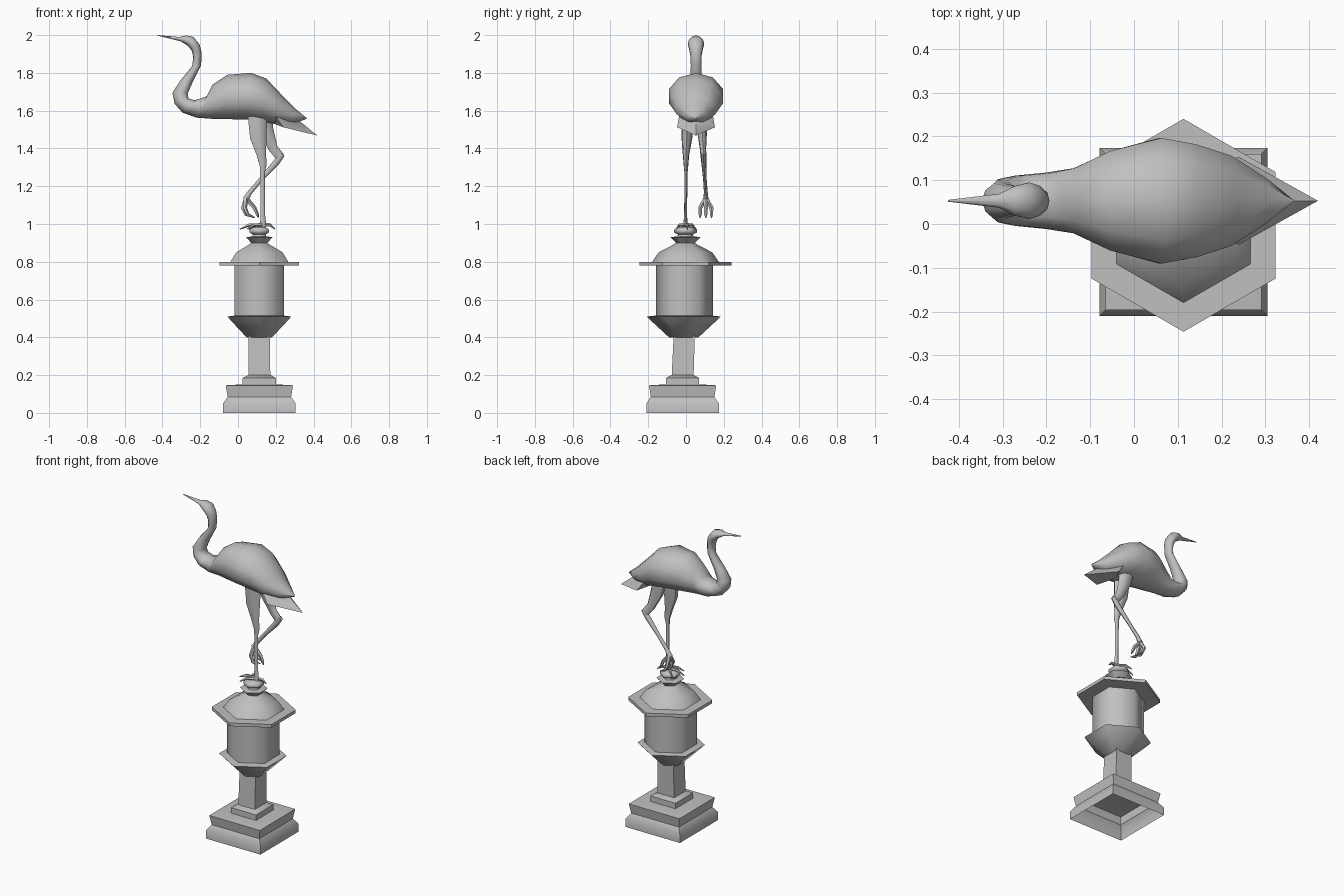
import bpy, bmesh, math
from mathutils import Vector

cube = bpy.data.objects.get("Cube")
if cube:
    bpy.data.objects.remove(cube, do_unlink=True)

GREY = (0.53, 0.53, 0.53, 1)
stone = bpy.data.materials.new("weathered grey")
stone.use_nodes = True
stone.diffuse_color = GREY
stone.node_tree.nodes["Principled BSDF"].inputs["Base Color"].default_value = GREY

BIRD_Y = 0.053      # the bird's plane of symmetry
LAMP_X = 0.113      # the pedestal axis


def finish(name, bm, angle):
    """Turn a bmesh into a shaded object."""
    bmesh.ops.recalc_face_normals(bm, faces=bm.faces)
    mesh = bpy.data.meshes.new(name)
    bm.to_mesh(mesh)
    bm.free()
    mesh.materials.append(stone)
    obj = bpy.data.objects.new(name, mesh)
    bpy.context.collection.objects.link(obj)
    bpy.ops.object.select_all(action='DESELECT')
    obj.select_set(True)
    bpy.context.view_layer.objects.active = obj
    bpy.ops.object.shade_smooth_by_angle(angle=math.radians(angle))
    return obj


def loft(name, rings, angle=50, caps=(True, True)):
    """Skin a list of equally sized point rings."""
    bm = bmesh.new()
    loops = [[bm.verts.new(p) for p in ring] for ring in rings]
    for a, b in zip(loops, loops[1:]):
        for i in range(len(a)):
            j = (i + 1) % len(a)
            bm.faces.new((a[i], a[j], b[j], b[i]))
    for cap, loop in zip(caps, (loops[0], loops[-1])):
        if cap:
            bm.faces.new(loop)
    return finish(name, bm, angle)


def prism(name, profile, sides, turn, angle, caps=(True, True)):
    """Stack polygons given as (radius, height, centre y)."""
    def ring(r, z, cy):
        steps = [turn + math.tau * i / sides for i in range(sides)]
        return [Vector((LAMP_X + r * math.cos(a), cy + r * math.sin(a), z)) for a in steps]
    return loft(name, [ring(*p) for p in profile], angle, caps)


def tube(name, path, sides=7, flat=1.0):
    """Tapered limb along (x, y, z, radius) points, narrowed sideways by flat."""
    pts = [Vector(p[:3]) for p in path]
    rings = []
    for i, p in enumerate(pts):
        along = (pts[min(i + 1, len(pts) - 1)] - pts[max(i - 1, 0)]).normalized()
        guide = Vector((0, 1, 0)) if abs(along.y) < 0.9 else Vector((0, 0, 1))
        u = along.cross(guide).normalized()
        v = along.cross(u)
        r = path[i][3]
        rings.append([p + u * r * math.cos(a) + v * r * flat * math.sin(a)
                      for a in (math.tau * k / sides for k in range(sides))])
    return loft(name, rings, 60)


# Square plinth, open underneath, with its step and slightly leaning column
R2 = math.sqrt(2)
PLINTH_Y = -0.018
plinth = [(0.192, 0), (0.192, 0.05), (0.168, 0.085), (0.178, 0.145), (0.162, 0.148), (0.088, 0.15)]
prism("plinth", [(h * R2, z, PLINTH_Y) for h, z in plinth], 4, math.pi / 4, 40, (False, True))
step = [(0.088, 0.148), (0.088, 0.185), (0.06, 0.2)]
prism("plinth_step", [(h * R2, z, PLINTH_Y) for h, z in step], 4, math.pi / 4, 40)
prism("column", [(0.058 * R2, 0.19, PLINTH_Y), (0.056 * R2, 0.42, -0.009)], 4, math.pi / 4, 40)

# Hexagonal lantern: bowl, body, eave and roof
HEX = math.pi / 2
bowl = [(0.078, 0.4), (0.17, 0.485), (0.195, 0.51), (0.15, 0.515)]
prism("lantern_bowl", [(r, z, -0.012) for r, z in bowl], 6, HEX, 62)
prism("lantern_body", [(0.151, 0.5, -0.008), (0.151, 0.785, -0.008)], 6, HEX, 62)
prism("roof_eave", [(0.243, 0.78, -0.003), (0.243, 0.8, -0.003)], 6, HEX, 40)
roof = [(0.178, 0.798), (0.142, 0.85), (0.065, 0.89), (0.05, 0.9), (0.08, 0.93), (0.042, 0.935),
        (0.04, 0.945), (0.06, 0.955), (0.06, 0.97), (0.035, 0.985)]
prism("roof_and_finial", [(r, z, -0.003) for r, z in roof], 6, HEX, 62)

# Beak, head, neck and body: upper x, z, lower x, z, half width
sections = [
    (-0.425, 2.0, -0.425, 1.997, 0.002),
    (-0.31, 1.99, -0.305, 1.968, 0.016),
    (-0.275, 1.998, -0.268, 1.945, 0.034),
    (-0.235, 1.99, -0.246, 1.92, 0.042),
    (-0.203, 1.95, -0.24, 1.9, 0.035),
    (-0.193, 1.91, -0.238, 1.87, 0.029),
    (-0.195, 1.84, -0.243, 1.835, 0.028),
    (-0.238, 1.755, -0.305, 1.76, 0.032),
    (-0.267, 1.69, -0.347, 1.695, 0.04),
    (-0.262, 1.665, -0.336, 1.637, 0.05),
    (-0.23, 1.655, -0.294, 1.59, 0.058),
    (-0.167, 1.675, -0.22, 1.563, 0.065),
    (-0.135, 1.738, -0.14, 1.557, 0.075),
    (-0.056, 1.79, -0.05, 1.555, 0.115),
    (0.07, 1.8, 0.05, 1.553, 0.145),
    (0.15, 1.77, 0.13, 1.54, 0.13),
    (0.235, 1.68, 0.2, 1.53, 0.104),
    (0.31, 1.605, 0.285, 1.53, 0.053),
    (0.365, 1.56, 0.355, 1.553, 0.004),
]


def body_ring(ux, uz, lx, lz, w, sides=10):
    top, low = Vector((ux, BIRD_Y, uz)), Vector((lx, BIRD_Y, lz))
    mid, half = (top + low) / 2, (top - low) / 2
    steps = [math.tau * i / sides for i in range(sides)]
    return [mid + half * math.cos(a) + Vector((0, w * 1.04 * math.sin(a), 0)) for a in steps]


loft("bird_body", [body_ring(*s) for s in sections], 65)

# Kite-shaped tail with drooping side points
bm = bmesh.new()
tip = bm.verts.new((0.42, BIRD_Y, 1.468))
ridge = bm.verts.new((0.29, BIRD_Y, 1.575))
front = bm.verts.new((0.14, BIRD_Y, 1.6))
under = bm.verts.new((0.18, BIRD_Y, 1.535))
for side in (-1, 1):
    corner = bm.verts.new((0.24, BIRD_Y + side * 0.1, 1.512))
    upper = bm.verts.new((0.2, BIRD_Y + side * 0.09, 1.57))
    for face in ((tip, ridge, corner), (ridge, front, upper), (ridge, upper, corner),
                 (front, under, upper), (upper, under, corner), (under, tip, corner)):
        bm.faces.new(face)
finish("tail", bm, 45)

# Standing leg and raised leg
tube("standing_leg", [(0.1, 0.01, 1.59, 0.055), (0.105, 0.005, 1.46, 0.046), (0.122, 0, 1.37, 0.027),
                      (0.132, 0, 1.31, 0.019), (0.129, 0, 1.27, 0.013), (0.13, -0.002, 1.06, 0.012),
                      (0.133, -0.003, 0.985, 0.018)], flat=0.65)
tube("raised_thigh", [(0.13, 0.08, 1.59, 0.055), (0.145, 0.085, 1.5, 0.042), (0.185, 0.09, 1.4, 0.026),
                      (0.222, 0.093, 1.355, 0.025)], flat=0.65)
tube("raised_shank", [(0.232, 0.093, 1.372, 0.018), (0.205, 0.094, 1.33, 0.018), (0.12, 0.1, 1.235, 0.012),
                      (0.06, 0.105, 1.165, 0.013), (0.04, 0.105, 1.13, 0.018)], flat=0.8)

# Standing foot: toes spread over the finial, claws at the ends
ANKLE = Vector((0.13, -0.002, 0.995))
for n, (dx, dy) in enumerate([(-0.12, 0.005), (-0.08, -0.05), (-0.07, 0.055), (0.065, 0.01)]):
    a, b, c = (ANKLE + Vector((dx * f, dy * f, dz))
               for f, dz in ((0, 0), (0.6, 0), (1, -0.022)))
    tube(f"standing_toe_{n + 1}", [(*a, 0.012), (*b, 0.009), (*c, 0.003)], 5)

# Raised foot: toes hanging and curling back
for n, (y, reach) in enumerate([(0.075, 0), (0.105, -0.012), (0.135, 0), (0.105, 0.05)]):
    tube(f"raised_toe_{n + 1}", [(0.042, 0.105, 1.135, 0.014), (0.037 + reach, y, 1.085, 0.011),
                                 (0.052 + reach, y, 1.05, 0.009), (0.088 + reach * 0.4, y, 1.034, 0.003)], 5)
